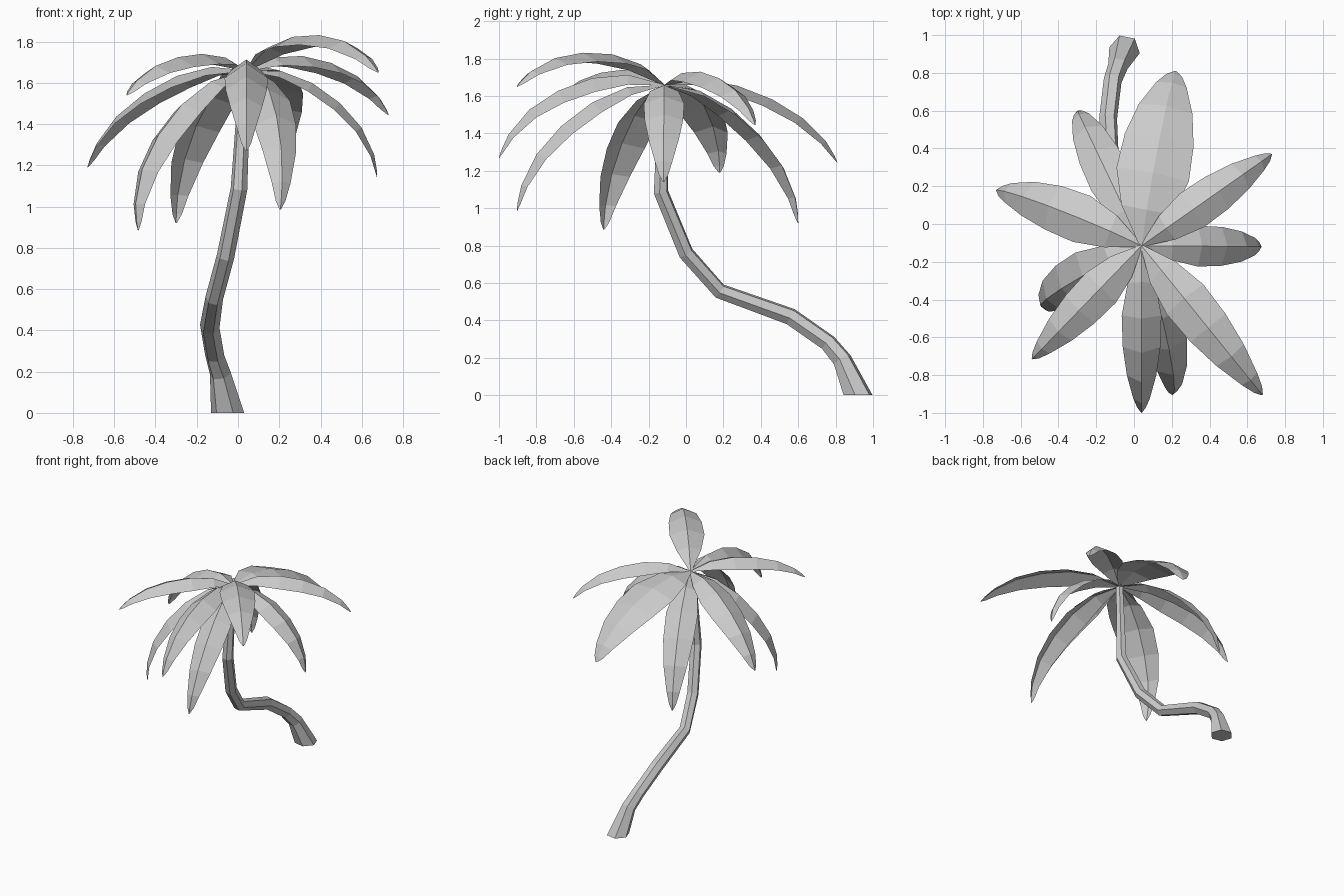
import bpy
from math import cos, sin, pi, radians
from mathutils import Vector

if "Cube" in bpy.data.objects:
    bpy.data.objects.remove(bpy.data.objects["Cube"])


def make_object(name, verts, faces):
    mesh = bpy.data.meshes.new(name)
    mesh.from_pydata([tuple(v) for v in verts], [], faces)
    mesh.update()
    obj = bpy.data.objects.new(name, mesh)
    bpy.context.collection.objects.link(obj)
    return obj


# Trunk: six-sided tapering tube swept along a bent path (x, y, z, radius)
path = [
    (-0.05, 0.92, 0.0, 0.082),
    (-0.085, 0.835, 0.19, 0.053),
    (-0.113, 0.76, 0.28, 0.048),
    (-0.137, 0.56, 0.42, 0.048),
    (-0.115, 0.18, 0.557, 0.043),
    (-0.06, 0.0, 0.76, 0.043),
    (0.005, -0.134, 1.087, 0.041),
    (0.035, -0.12, 1.655, 0.028),
]
SIDES = 6
verts, faces = [], []
pts = [Vector(p[:3]) for p in path]
for i, p in enumerate(pts):
    if i == 0:
        t = Vector((0, 0, 1))
    else:
        t = (p - pts[i - 1]).normalized()
        if i < len(pts) - 1:
            t = (t + (pts[i + 1] - p).normalized()).normalized()
    u = (Vector((1, 0, 0)) - t * t.x).normalized()
    v = t.cross(u)
    for k in range(SIDES):
        a = radians(-11) + 2 * pi * k / SIDES
        verts.append(p + (u * cos(a) + v * sin(a)) * path[i][3])
for i in range(len(path) - 1):
    for k in range(SIDES):
        n = (k + 1) % SIDES
        a, b = i * SIDES, (i + 1) * SIDES
        faces.append((a + k, a + n, b + n, b + k))
faces.append(tuple(reversed(range(SIDES))))
faces.append(tuple(range(len(verts) - SIDES, len(verts))))
make_object("trunk", verts, faces)

# Leaf section stations: distance along chord, arch height, width factor
STATIONS = [
    (0.0, 0.0, 0.06),
    (0.16, 0.115, 0.70),
    (0.35, 0.172, 1.0),
    (0.55, 0.183, 0.95),
    (0.74, 0.155, 0.74),
    (0.90, 0.085, 0.42),
    (0.97, 0.03, 0.22),
    (1.0, 0.0, 0.03),
]
CROWN = Vector((0.04, -0.115, 1.66))


def leaf(name, tip, half_width, arch, drop, bow):
    chord = Vector(tip) - CROWN
    length = chord.length
    along = chord.normalized()
    side = Vector((0, 0, 1)).cross(along).normalized()
    up = along.cross(side)
    vs, fs = [], []
    for i, (s, h, w) in enumerate(STATIONS):
        mid = CROWN + chord * s + up * (h * arch * length) + side * (bow * h / 0.18)
        # local upward direction follows the arch
        s0, h0, _ = STATIONS[max(i - 1, 0)]
        s1, h1, _ = STATIONS[min(i + 1, len(STATIONS) - 1)]
        tangent = along * (s1 - s0) + up * ((h1 - h0) * arch)
        normal = tangent.normalized().cross(side)
        low = mid - normal * drop * w
        vs += [low + side * half_width * w, mid, low - side * half_width * w]
    for i in range(len(STATIONS) - 1):
        a = i * 3
        for k in (0, 1):
            fs.append((a + k, a + k + 1, a + k + 4, a + k + 3))
    make_object(name, vs, fs)


# Ten drooping leaves: tip, half width, arch, fold drop, sideways bow
leaves = [
    ((0.22, 0.81, 1.245), 0.195, 0.87, 0.04, 0.015),
    ((0.73, 0.37, 1.445), 0.11, 1.0, 0.055, 0),
    ((0.675, -0.12, 1.14), 0.108, 1.1, 0.045, 0),
    ((0.68, -0.905, 1.65), 0.125, 0.95, 0.05, 0),
    ((0.205, -0.905, 0.985), 0.11, 1.02, 0.06, 0.03),
    ((0.04, -1.0, 1.27), 0.105, 1.13, 0.075, 0),
    ((-0.54, -0.715, 1.54), 0.112, 0.85, 0.05, 0),
    ((-0.485, -0.44, 0.885), 0.125, 1.0, 0.05, -0.03),
    ((-0.73, 0.18, 1.19), 0.13, 0.97, 0.06, -0.02),
    ((-0.30, 0.60, 0.92), 0.115, 0.95, 0.045, 0),
]
for i, args in enumerate(leaves):
    leaf(f"leaf_{i + 1}", *args)
